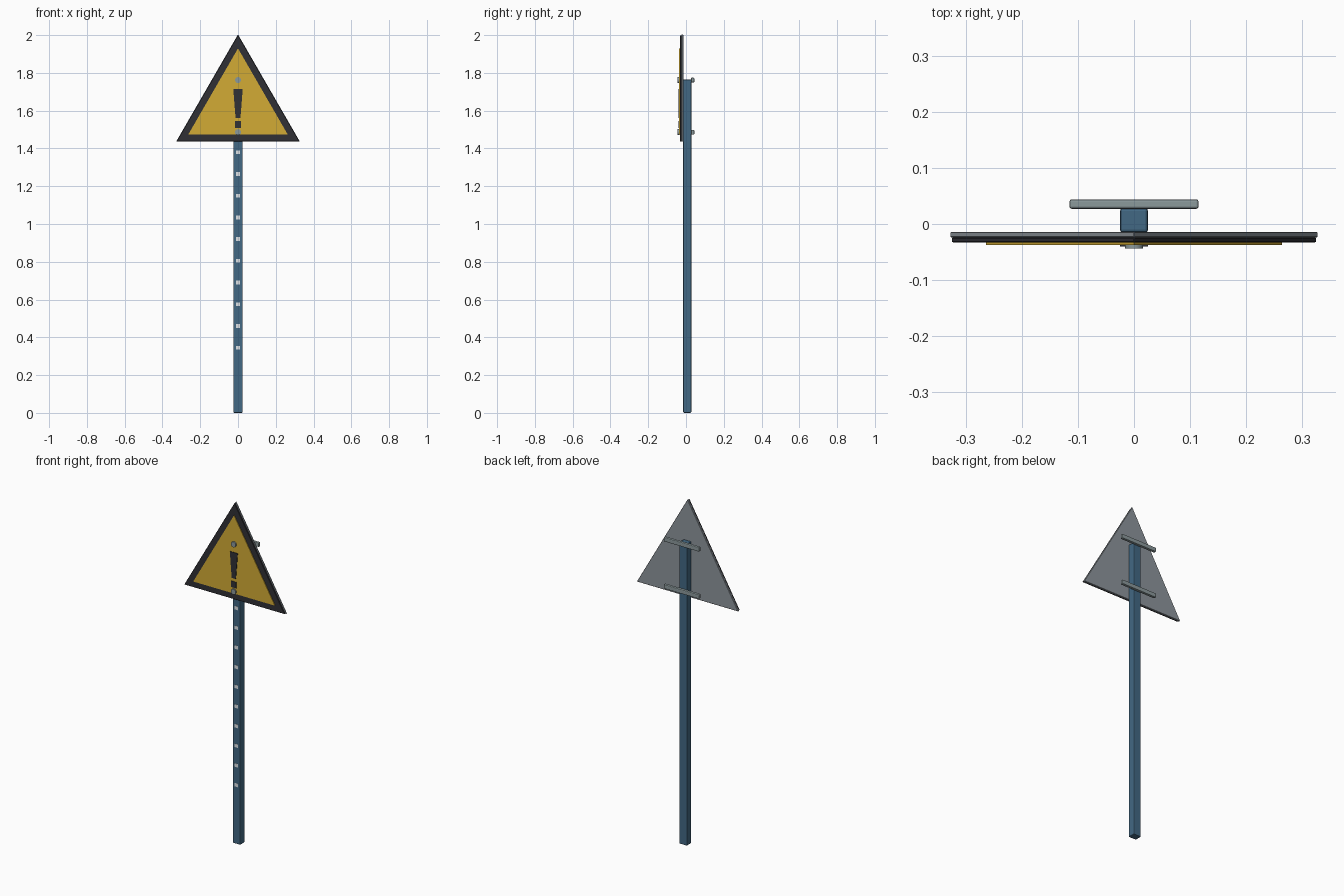
import bpy, bmesh, math

if "Cube" in bpy.data.objects:
    bpy.data.objects.remove(bpy.data.objects["Cube"])


def material(name, rgb):
    m = bpy.data.materials.new(name)
    m.diffuse_color = (*rgb, 1)
    m.use_nodes = True
    m.node_tree.nodes["Principled BSDF"].inputs["Base Color"].default_value = m.diffuse_color
    return m


BLUE = material("post_blue", (0.055, 0.14, 0.23))
YELLOW = material("warning_yellow", (0.65, 0.41, 0.035))
BLACK = material("border_black", (0.03, 0.03, 0.036))
GREY = material("plate_grey", (0.27, 0.30, 0.33))
STEEL = material("rail_steel", (0.26, 0.32, 0.33))
PALE = material("hole_pale", (0.78, 0.82, 0.85))


def finish(name, bm, mat, bevel=0.0, segments=2):
    bmesh.ops.recalc_face_normals(bm, faces=bm.faces[:])
    if bevel:
        bmesh.ops.bevel(bm, geom=bm.edges[:], offset=bevel, segments=segments,
                        profile=0.5, affect='EDGES')
    me = bpy.data.meshes.new(name)
    bm.to_mesh(me)
    bm.free()
    me.materials.append(mat)
    ob = bpy.data.objects.new(name, me)
    bpy.context.collection.objects.link(ob)
    return ob


def plate(name, outline, y0, y1, mat, bevel=0.0, segments=1):
    """Extrude an (x, z) outline from y0 to y1."""
    bm = bmesh.new()
    face = bm.faces.new([bm.verts.new((x, y0, z)) for x, z in outline])
    ext = bmesh.ops.extrude_face_region(bm, geom=[face])["geom"]
    for v in ext:
        if isinstance(v, bmesh.types.BMVert):
            v.co.y = y1
    return finish(name, bm, mat, bevel, segments)


def rect(half, z0, z1):
    return [(-half, z0), (half, z0), (half, z1), (-half, z1)]


def triangle(half, mid=1.625):
    """Equilateral triangle around the sign centre."""
    h = half * math.sqrt(3)
    return [(-half, mid - h / 3), (half, mid - h / 3), (0, mid + h * 2 / 3)]


# Post with rounded edges
plate("post", rect(0.025, 0, 1.765), -0.015, 0.028, BLUE, 0.005, 2)

# Row of pale square punch marks up the front of the post
for i in range(10):
    z = 0.345 + 0.115 * i
    plate(f"post_hole_{i + 1}", rect(0.010, z - 0.010, z + 0.010),
          -0.0165, -0.014, PALE)

# Layered triangular sign
plate("sign_back", triangle(0.328), -0.024, -0.014, GREY, 0.0015)
plate("sign_border", triangle(0.325), -0.033, -0.024, BLACK, 0.0015)
plate("sign_face", triangle(0.264), -0.037, -0.032, YELLOW)

# Exclamation mark: tapered bar and square dot
plate("mark_bar", [(-0.013, 1.562), (0.013, 1.562), (0.025, 1.714), (-0.025, 1.714)],
      -0.040, -0.036, BLACK)
plate("mark_dot", rect(0.016, 1.508, 1.544), -0.040, -0.036, BLACK)

# Rear rails and the front bolts that hold them
for label, z in (("upper", 1.762), ("lower", 1.486)):
    plate(f"{label}_rail", rect(0.115, z - 0.0125, z + 0.0125),
          0.027, 0.044, STEEL, 0.004, 2)
    bpy.ops.mesh.primitive_cylinder_add(vertices=20, radius=0.016, depth=0.010,
                                        location=(0, -0.039, z),
                                        rotation=(math.pi / 2, 0, 0))
    bolt = bpy.context.object
    bolt.name = f"{label}_bolt"
    bolt.data.materials.append(STEEL)
    bpy.ops.object.shade_smooth_by_angle()
